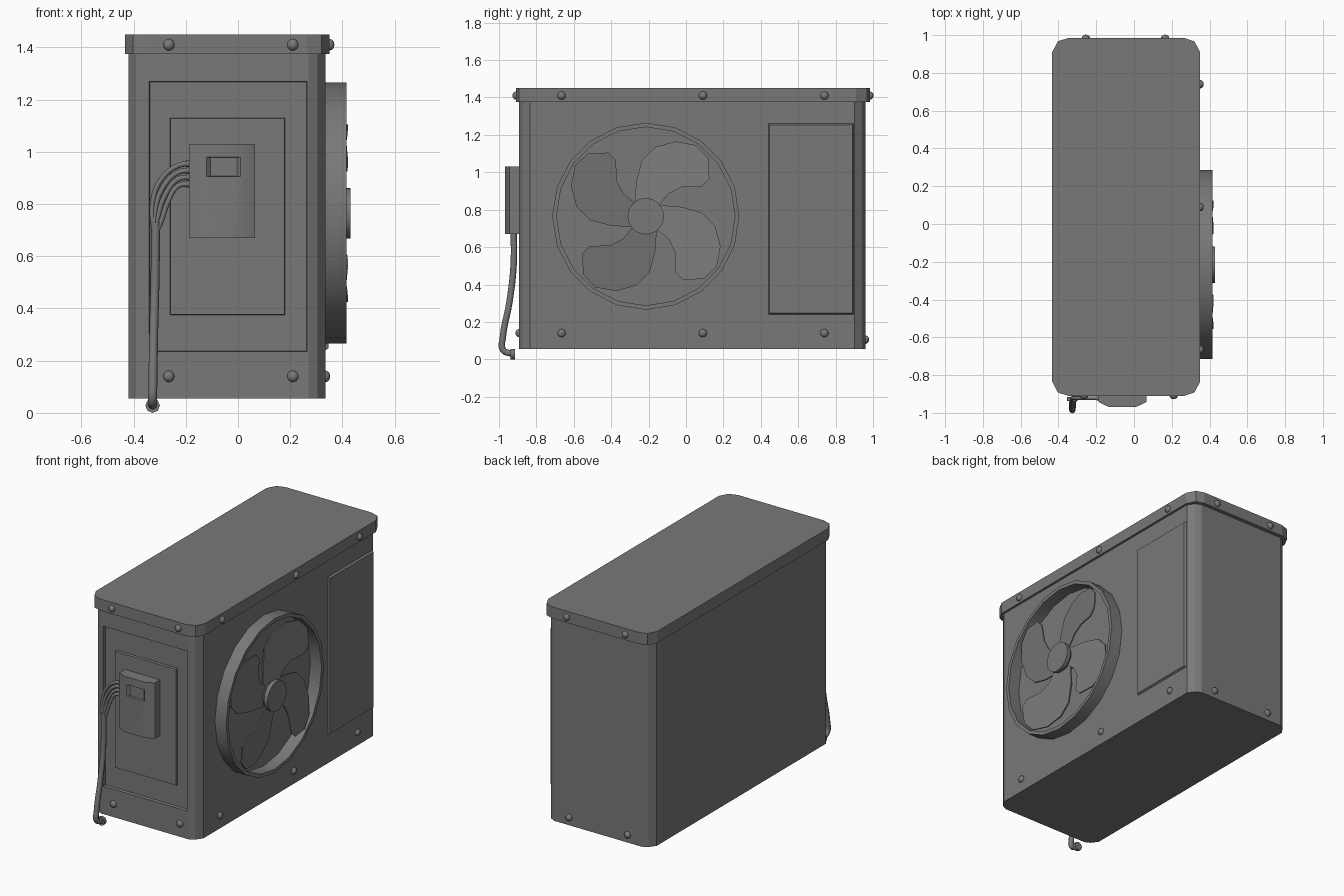
import bpy, bmesh, math
from mathutils import Vector, Matrix

cube = bpy.data.objects.get("Cube")
if cube:
    bpy.data.objects.remove(cube, do_unlink=True)

GREY = (0.19, 0.19, 0.19, 1)
metal = bpy.data.materials.new("painted grey metal")
metal.use_nodes = True
metal.diffuse_color = GREY
metal.node_tree.nodes["Principled BSDF"].inputs["Base Color"].default_value = GREY


def finish(name, bm, smooth=False):
    """Turn a bmesh into a named, coloured object."""
    bmesh.ops.recalc_face_normals(bm, faces=bm.faces[:])
    mesh = bpy.data.meshes.new(name)
    bm.to_mesh(mesh)
    bm.free()
    mesh.materials.append(metal)
    obj = bpy.data.objects.new(name, mesh)
    bpy.context.collection.objects.link(obj)
    if smooth:
        bpy.ops.object.select_all(action='DESELECT')
        obj.select_set(True)
        bpy.context.view_layer.objects.active = obj
        bpy.ops.object.shade_smooth_by_angle(angle=math.radians(35))
    return obj


def extrude(points, offset):
    """Solid made by sweeping one polygon along an offset."""
    bm = bmesh.new()
    face = bm.faces.new([bm.verts.new(p) for p in points])
    new = bmesh.ops.extrude_face_region(bm, geom=[face])["geom"]
    bmesh.ops.translate(bm, verts=[v for v in new if isinstance(v, bmesh.types.BMVert)], vec=offset)
    bmesh.ops.recalc_face_normals(bm, faces=bm.faces[:])
    return bm


def cased(x0, x1, y0, y1, z0, z1, cx, cy):
    """Upright box with two-step cut corners."""
    corner = [(0, cy), (0.03, 0.018), (cx, 0)]
    pts = []
    for sx, sy in ((-1, -1), (1, -1), (1, 1), (-1, 1)):
        steps = corner if sx * sy > 0 else corner[::-1]
        for dx, dy in steps:
            pts.append(((x0 + dx) if sx < 0 else (x1 - dx), (y0 + dy) if sy < 0 else (y1 - dy), z0))
    return extrude(pts, (0, 0, z1 - z0))


def front_face(bm):
    return min(bm.faces, key=lambda f: f.calc_center_median().y + f.normal.y)


def step(bm, face, x0, x1, z0, z1, y):
    """Inset a front face to the given rectangle and depth."""
    bmesh.ops.inset_individual(bm, faces=[face], thickness=0.001)
    c = face.calc_center_median()
    for v in face.verts:
        v.co = (x0 if v.co.x < c.x else x1, y, z0 if v.co.z < c.z else z1)


# Cabinet with a sunken end panel and raised centre
FRONT, SIDE, BACK = -0.893, 0.335, 0.96
bm = cased(-0.42, SIDE, FRONT, BACK, 0.055, 1.38, 0.065, 0.06)
f = front_face(bm)
step(bm, f, -0.34, 0.265, 0.235, 1.27, FRONT)
step(bm, f, -0.338, 0.263, 0.237, 1.268, FRONT + 0.02)
step(bm, f, -0.26, 0.18, 0.375, 1.13, FRONT + 0.02)
step(bm, f, -0.258, 0.178, 0.377, 1.128, FRONT + 0.004)
finish("cabinet", bm)

# Lid
finish("lid", cased(-0.433, 0.35, -0.91, 0.985, 1.375, 1.45, 0.085, 0.075))

# Raised service panel with sloped rim
bm = bmesh.new()
bmesh.ops.create_cube(bm, size=1)
for v in bm.verts:
    rim = 0.012 if v.co.x > 0 else 0
    v.co = (SIDE + 0.012 if v.co.x > 0 else SIDE - 0.01,
            0.668 + math.copysign(0.233 - rim, v.co.y),
            0.75 + math.copysign(0.515 - rim, v.co.z))
finish("service_panel", bm)

# Fan parts share one axis along x
AXIS = Vector((0, -0.215, 0.765))


def lathe(name, profile, sides, closed):
    """Spin (x, radius) points around the fan axis."""
    bm = bmesh.new()
    verts = [bm.verts.new(AXIS + Vector((x, 0, r))) for x, r in profile]
    pairs = list(zip(verts, verts[1:] + verts[:1])) if closed else list(zip(verts, verts[1:]))
    edges = [bm.edges.new(p) for p in pairs]
    bmesh.ops.spin(bm, geom=verts + edges, cent=AXIS, axis=(1, 0, 0),
                   angle=math.tau, steps=sides, use_duplicate=False)
    bmesh.ops.remove_doubles(bm, verts=bm.verts[:], dist=0.0005)
    return finish(name, bm, True)


lathe("fan_shroud", [(SIDE - 0.01, 0.5), (0.415, 0.5), (0.415, 0.477), (SIDE - 0.01, 0.477)], 20, True)
lathe("fan_hub", [(SIDE - 0.01, 0.065), (0.375, 0.07), (0.405, 0.097), (0.43, 0.097), (0.43, 0)], 24, False)

# Four pitched fan blades
BLADE = [(-0.06, 0.06), (-0.05, 0.19), (-0.02, 0.30), (0.05, 0.37), (0.16, 0.40), (0.27, 0.38),
         (0.335, 0.31), (0.34, 0.20), (0.30, 0.16), (0.19, 0.155), (0.12, 0.12), (0.07, 0.055)]
for i in range(4):
    pts = [(0.38 + 0.18 * (0.85 * y - 0.5 * z), y, z) for y, z in BLADE]
    bm = extrude(pts, (0.008, 0, 0))
    bm.transform(Matrix.Translation(AXIS) @ Matrix.Rotation(i * math.pi / 2, 4, 'X'))
    finish(f"fan_blade_{i + 1}", bm)

# Junction box with bowed cover and small window recess
bow = [(-0.187, -0.87), (-0.187, -0.943), (-0.135, -0.968), (0.013, -0.968), (0.065, -0.943), (0.065, -0.87)]
bm = extrude([(x, y, 0.67) for x, y in bow], (0, 0, 0.36))
f = front_face(bm)
step(bm, f, -0.12, 0.01, 0.905, 0.98, -0.968)
step(bm, f, -0.106, -0.004, 0.907, 0.978, -0.955)
finish("junction_box", bm, True)


def tube(name, points, radius):
    """Smooth pipe through the given points."""
    curve = bpy.data.curves.new(name, 'CURVE')
    curve.dimensions = '3D'
    curve.bevel_depth = radius
    curve.bevel_resolution = 2
    curve.resolution_u = 5
    curve.use_fill_caps = True
    spline = curve.splines.new('BEZIER')
    spline.bezier_points.add(len(points) - 1)
    for b, p in zip(spline.bezier_points, points):
        b.co = p
        b.handle_left_type = b.handle_right_type = 'AUTO'
    curve.materials.append(metal)
    obj = bpy.data.objects.new(name, curve)
    bpy.context.collection.objects.link(obj)


# Four thin wires gather into one conduit
for i in range(4):
    z, x = 0.955 - 0.026 * i, -0.327 + 0.010 * i
    tube(f"wire_{i + 1}", [(-0.18, -0.922, z), (-0.23, -0.922, z - 0.008), (x + 0.03, -0.922, z - 0.065),
                           (x, -0.922, z - 0.15), (-0.32, -0.924, 0.68)], 0.010)
    tube(f"wire_collar_{i + 1}", [(-0.18, -0.922, z), (-0.198, -0.922, z)], 0.013)
tube("conduit", [(-0.315, -0.922, 0.73), (-0.318, -0.922, 0.5), (-0.323, -0.945, 0.3),
                 (-0.326, -0.979, 0.12), (-0.327, -0.978, 0.05), (-0.327, -0.93, 0.029)], 0.017)
tube("conduit_end", [(-0.327, -0.937, 0.028), (-0.327, -0.915, 0.028)], 0.028)


# Domed screws around the lid and base
def screw(name, place, flat_axis):
    bm = bmesh.new()
    bmesh.ops.create_uvsphere(bm, u_segments=14, v_segments=8, radius=0.022)
    for v in bm.verts:
        v.co[flat_axis] *= 0.85
    bm.transform(Matrix.Translation(place))
    finish(name, bm, True)


for row, z, z_back, out in (("lid", 1.41, 1.41, 0.016), ("base", 0.14, 0.105, 0)):
    for n, y in enumerate((-0.665, 0.09, 0.74)):
        screw(f"{row}_side_screw_{n + 1}", (SIDE + out, y, z), 0)
    for n, x in enumerate((-0.265, 0.21)):
        screw(f"{row}_front_screw_{n + 1}", (x, FRONT - out, z), 1)
    for n, x in enumerate((-0.255, 0.165)):
        screw(f"{row}_back_screw_{n + 1}", (x, BACK + out * 1.5, z_back), 1)
